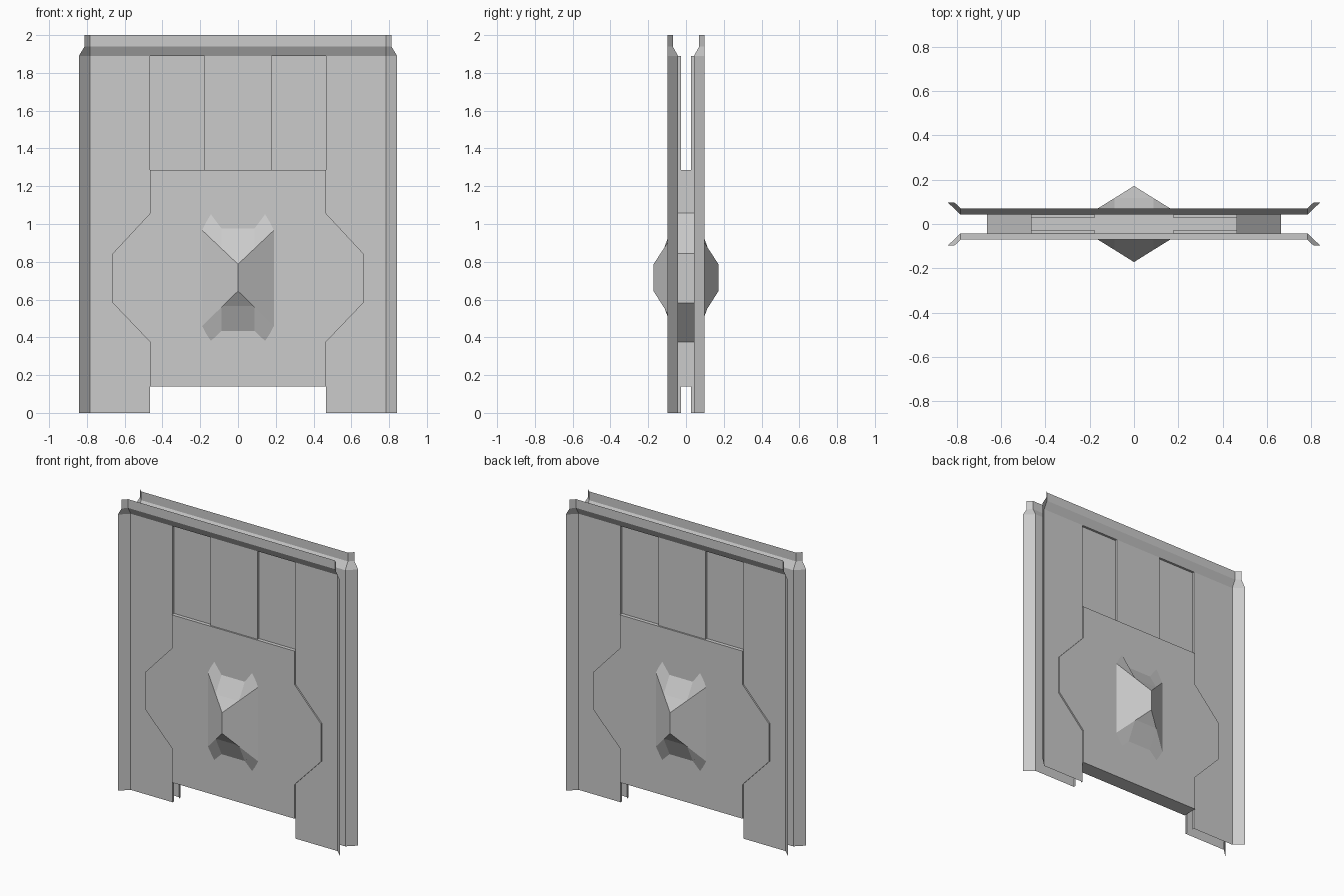
import bpy, bmesh

cube = bpy.data.objects.get("Cube")
if cube:
    bpy.data.objects.remove(cube, do_unlink=True)

grey = bpy.data.materials.new("plain grey")
grey.use_nodes = True
grey.diffuse_color = (0.6, 0.6, 0.6, 1)
grey.node_tree.nodes["Principled BSDF"].inputs["Base Color"].default_value = (0.6, 0.6, 0.6, 1)


def quarter_object(name, faces):
    """Build the front +x quarter from faces of (x, depth, z), then mirror in x and y."""
    bm = bmesh.new()
    for face in faces:
        bm.faces.new([bm.verts.new((x, -d, z)) for x, d, z in face])
    bmesh.ops.remove_doubles(bm, verts=bm.verts[:], dist=0.0005)
    bmesh.ops.recalc_face_normals(bm, faces=bm.faces[:])
    bm.normal_update()
    if sum(f.normal.y * f.calc_area() for f in bm.faces) > 0:
        bmesh.ops.reverse_faces(bm, faces=bm.faces[:])
    mesh = bpy.data.meshes.new(name)
    bm.to_mesh(mesh)
    bm.free()
    mesh.materials.append(grey)
    obj = bpy.data.objects.new(name, mesh)
    bpy.context.collection.objects.link(obj)
    mod = obj.modifiers.new("Mirror", "MIRROR")
    mod.use_axis = (True, True, False)
    mod.merge_threshold = 0.0005
    return obj


def strip(a, b):
    """Quads between two matching lines of points."""
    return [(a[i], a[i + 1], b[i + 1], b[i]) for i in range(len(a) - 1)]


# Outer sheets: depths of the flat, the raised top lip, the side flange and the pockets
FLAT, LIP, FLANGE, POCKET = 0.042, 0.07, 0.098, 0.027
X_MID, X_LEG, X_SIDE = 0.178, 0.465, 0.783
Z_LOW, Z_WIN = 1.2, 1.89


def column(x):
    return [(x, FLAT, Z_LOW), (x, FLAT, Z_WIN), (x, LIP, 1.94), (x, LIP, 2.0)]


cols = [column(x) for x in (0, X_MID, X_LEG, X_SIDE)]
cols.append([(0.842, FLANGE, Z_LOW), (0.842, FLANGE, Z_WIN),
             (0.812, FLANGE, 1.94), (0.812, FLANGE, 2.0)])
sheet = []
for i in range(4):
    quads = strip(cols[i], cols[i + 1])
    sheet += quads[1:] if i == 1 else quads      # leave the window open

# Legs, side flanges and the turned-in leg edges
leg = [(X_LEG, POCKET), (X_LEG, FLAT), (X_SIDE, FLAT), (0.842, FLANGE)]
sheet += strip([(x, d, 0) for x, d in leg], [(x, d, Z_LOW) for x, d in leg])

# Recessed window pocket: inner wall, floor, outer wall and top wall
pocket = [(X_MID, FLAT), (X_MID, POCKET), (X_LEG, POCKET), (X_LEG, FLAT)]
sheet += strip([(x, d, Z_LOW) for x, d in pocket], [(x, d, Z_WIN) for x, d in pocket])
sheet.append([(x, d, Z_WIN) for x, d in pocket])
quarter_object("outer_sheets", sheet)

# Central slab with bulging sides
CORE = 0.052
outline = [(0, 0.14), (0.465, 0.14), (0.465, 0.375), (0.664, 0.583),
           (0.664, 0.843), (0.465, 1.057), (0.465, 1.287), (0, 1.287)]
front = [(x, CORE, z) for x, z in outline]
quarter_object("central_slab", [front] + strip(front, [(x, 0, z) for x, z in outline]))

# Ridged boss with four splayed corner claws
BASE = 0.05
ridge_low, ridge_high = (0, 0.172, 0.645), (0, 0.172, 0.787)
boss = [[ridge_low, (0.19, BASE + 0.004, 0.46), (0.19, BASE + 0.004, 0.967), ridge_high]]
for ridge, inner_z, end_z, side_z, tip_z in (
        (ridge_low, 0.565, 0.43, 0.46, 0.375),
        (ridge_high, 0.868, 0.98, 0.967, 1.057)):
    hip = (0.088, 0.117, inner_z)
    end = (0.088, BASE, end_z)
    boss += [[ridge, hip, (0, 0.117, inner_z)],
             [(0, 0.117, inner_z), hip, end, (0, BASE, end_z)],
             [hip, (0.19, BASE + 0.004, side_z), (0.145, BASE, tip_z), end]]
quarter_object("ridged_boss", boss)
